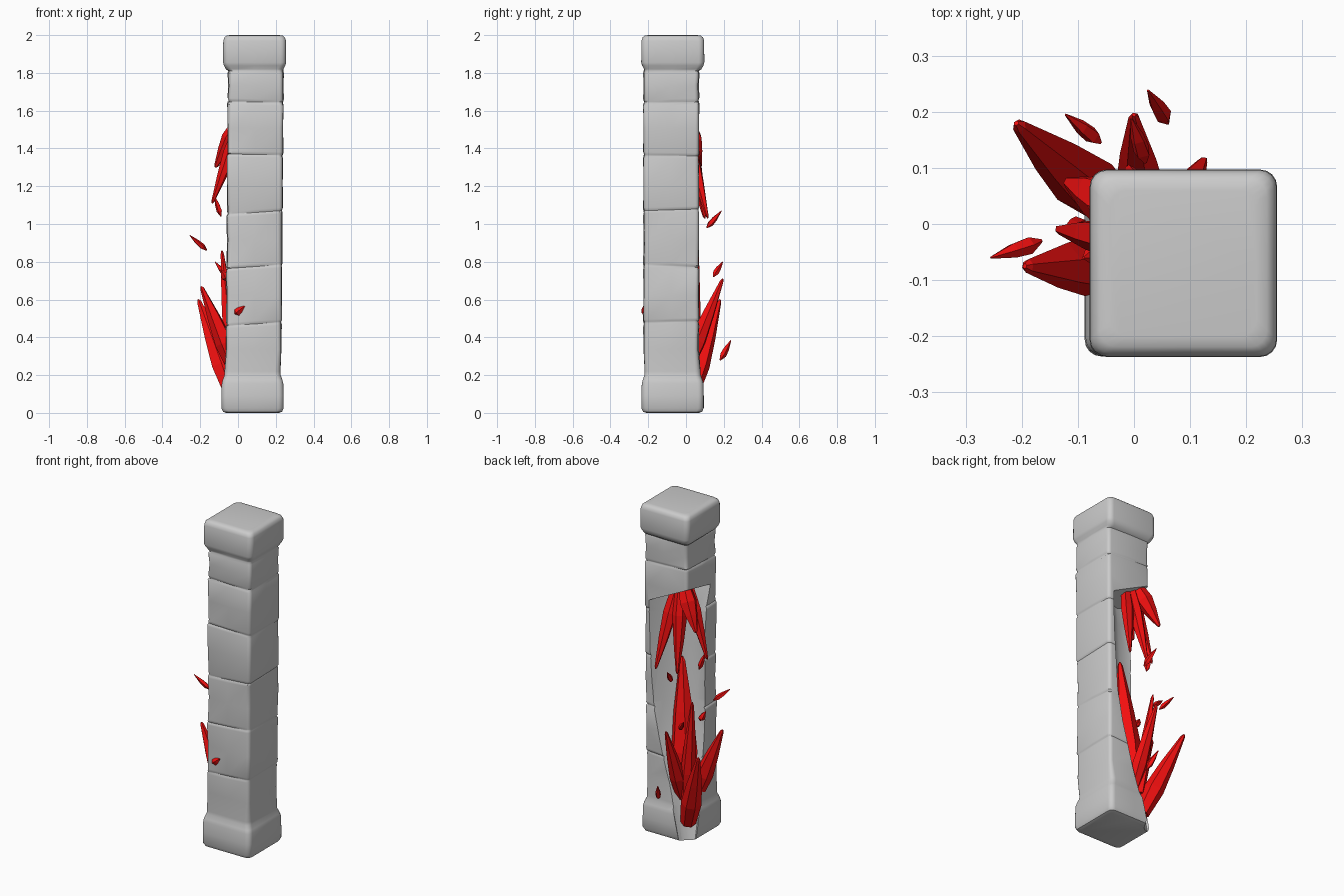
import bpy, bmesh, math, random
from mathutils import Vector

if "Cube" in bpy.data.objects:
    bpy.data.objects.remove(bpy.data.objects["Cube"])

random.seed(4)


def make(name, bm, mat=None):
    bmesh.ops.recalc_face_normals(bm, faces=bm.faces)
    me = bpy.data.meshes.new(name)
    bm.to_mesh(me)
    bm.free()
    ob = bpy.data.objects.new(name, me)
    bpy.context.collection.objects.link(ob)
    if mat:
        me.materials.append(mat)
    return ob


def loft(rings):
    bm = bmesh.new()
    loops = [[bm.verts.new(p) for p in r] for r in rings]
    n = len(loops[0])
    for a, b in zip(loops, loops[1:]):
        for i in range(n):
            bm.faces.new((a[i], a[(i + 1) % n], b[(i + 1) % n], b[i]))
    bm.faces.new(loops[0][::-1])
    bm.faces.new(loops[-1])
    return bm


def square_ring(cx, cy, half, z, rad, tilt=(0, 0), jit=0.0):
    """Rounded square with arc corners and a mid-edge vertex."""
    pts = []
    for k in range(4):
        a0 = k * math.pi / 2
        sx, sy = (1, -1, -1, 1)[k], (1, 1, -1, -1)[k]
        h = half - random.random() * jit
        ccx, ccy = sx * (h - rad), sy * (h - rad)
        for j in range(5):
            a = a0 + j * math.pi / 8
            pts.append((ccx + rad * math.cos(a), ccy + rad * math.sin(a)))
        a = a0 + math.pi / 2
        pts.append((half * round(math.cos(a)), half * round(math.sin(a))))
    return [(cx + x, cy + y, z + tilt[0] * x + tilt[1] * y) for x, y in pts]


# Stone pillar: base, grooved shaft blocks and cap in one loft
rings = []
for z, h in ((0, .14), (.006, .156), (.025, .165), (.09, .165), (.155, .163), (.175, .158), (.2, .149), (.22, .148)):
    rings.append(square_ring(.077, -.071, h, z, .03))
joints = [(.2, 0, 0), (.475, .06, .03), (.77, .07, -.03), (1.065, .07, .03),
          (1.365, -.02, -.02), (1.65, -.03, .03), (1.815, 0, 0)]
for i, (a, b) in enumerate(zip(joints, joints[1:])):
    cx = .083 + .011 * i / 5
    cy = -.078
    if i:
        rings.append(square_ring(cx, cy, .142, a[0], .02, a[1:]))
    for z, t, h in ((a[0] + .005, a, .146), (a[0] + .016, a, .149), ((a[0] + b[0]) / 2, (0, 0, 0), .147),
                    (b[0] - .016, b, .149), (b[0] - .005, b, .146)):
        if z - a[0] > .03 or i:
            rings.append(square_ring(cx, cy, h, z, .02, t[1:], .006))
for z, h in ((1.82, .152), (1.838, .162), (1.855, .167), (1.97, .166), (1.988, .160), (1.997, .149), (2.0, .13)):
    rings.append(square_ring(.088, -.07, h, z, .03))
pillar = make("stone_pillar", loft(rings))

# Cutter that bites the damaged back left corner out of the pillar
C = Vector((.085, -.075, 0))
U = Vector((-1, 1, 0)).normalized()
V = Vector((1, 1, 0)).normalized()
# height, floor depth, rim half-widths on both sides, corner distance
sections = [(-.05, .19, .03, .03, .23), (.0, .17, .045, .045, .23), (.2, .13, .075, .075, .225),
            (.45, .085, .1, .115, .21), (.61, .05, .115, .145, .21), (.8, .022, .12, .17, .21),
            (1.13, .0, .12, .185, .21), (1.34, -.008, .13, .19, .21), (1.44, -.008, .165, .19, .21)]
rings = []
for i, (z, u0, wl, wr, full) in enumerate(sections):
    ring = []
    for s, f in ((-1, 2), (-1, 1), (-1, .6), (0, 0), (1, .6), (1, 1), (1, 2)):
        w = wl if s < 0 else wr
        rim = full - w
        u = {2: .4, 1: rim, .6: u0 + .3 * (rim - u0), 0: u0}[f]
        v = s * (w + .05 if f == 2 else w * f)
        top = (.5 * u - .2 * v) if i == len(sections) - 1 else 0
        ring.append(C + U * u + V * v + Vector((0, 0, z + top)))
    rings.append(ring)
cutter = make("damage_cutter", loft(rings))
cutter.hide_render = True

mod = pillar.modifiers.new("damage", 'BOOLEAN')
mod.operation = 'DIFFERENCE'
mod.solver = 'EXACT'
mod.object = cutter
bpy.context.view_layer.objects.active = pillar
pillar.select_set(True)
bpy.ops.object.modifier_apply(modifier="damage")
bpy.data.objects.remove(cutter)
bpy.ops.object.shade_smooth_by_angle(angle=math.radians(40))

# Red crystals
red = bpy.data.materials.new("crystal_red")
red.diffuse_color = (.9, .005, .005, 1)
red.use_nodes = True
red.node_tree.nodes["Principled BSDF"].inputs["Base Color"].default_value = red.diffuse_color


def crystal(name, base, tip, r, stations, sides=6):
    """Faceted spike: stations are (position along the axis, radius factor)."""
    base, tip = Vector(base), Vector(tip)
    axis = tip - base
    q = axis.to_track_quat('Z', 'Y')
    spin = random.random() * 6
    wob = [random.uniform(.9, 1.15) for _ in range(sides)]
    rings = []
    for t, f in stations:
        rings.append([base + axis * t + q @ Vector((r * f * wob[k] * math.cos(spin + k * math.tau / sides),
                                                    r * f * wob[k] * math.sin(spin + k * math.tau / sides), 0))
                      for k in range(sides)])
    return make(name, loft(rings), red)


SPIKE = ((0, .75), (.3, 1), (.6, .72), (.97, .22), (1, .08))
SHARD = ((0, .2), (.25, 1), (.55, .85), (1, .12))

# Cluster growing up from the base
for b, t, r in (((-.035, .03, .1), (-.21, .18, .6), .056),
                ((.005, .005, .28), (.06, -.05, 1.06), .072),
                ((.02, .01, .24), (.0, .195, .71), .045),
                ((-.025, -.075, .24), (-.195, -.075, .67), .052),
                ((-.02, .02, .22), (-.085, .06, .86), .04)):
    crystal("lower_crystal", b, t, r, SPIKE)

# Cluster hanging from the top of the break
for b, t, r in (((.06, .0, 1.5), (.125, .115, 1.03), .038),
                ((.03, .01, 1.5), (-.01, .1, 1.03), .04),
                ((0, -.035, 1.5), (-.137, -.01, 1.11), .038),
                ((-.01, .02, 1.52), (-.12, .075, 1.3), .046),
                ((.04, -.01, 1.49), (.03, .03, 1.18), .036)):
    crystal("hanging_crystal", b, t, r, SPIKE)

# Loose shards floating around the break
for b, t, r in (((-.165, -.03, .86), (-.255, -.06, .94), .016),
                ((.06, .18, .28), (.025, .238, .385), .017),
                ((.02, .11, .98), (-.005, .188, 1.07), .016),
                ((-.06, .145, .72), (-.122, .195, .8), .016),
                ((-.09, .0, 1.04), (-.125, -.01, 1.15), .015),
                ((-.06, -.05, .7), (-.09, -.06, .76), .018),
                ((-.02, -.212, .52), (.035, -.224, .565), .02)):
    crystal("floating_shard", b, t, r, SHARD, 5)
